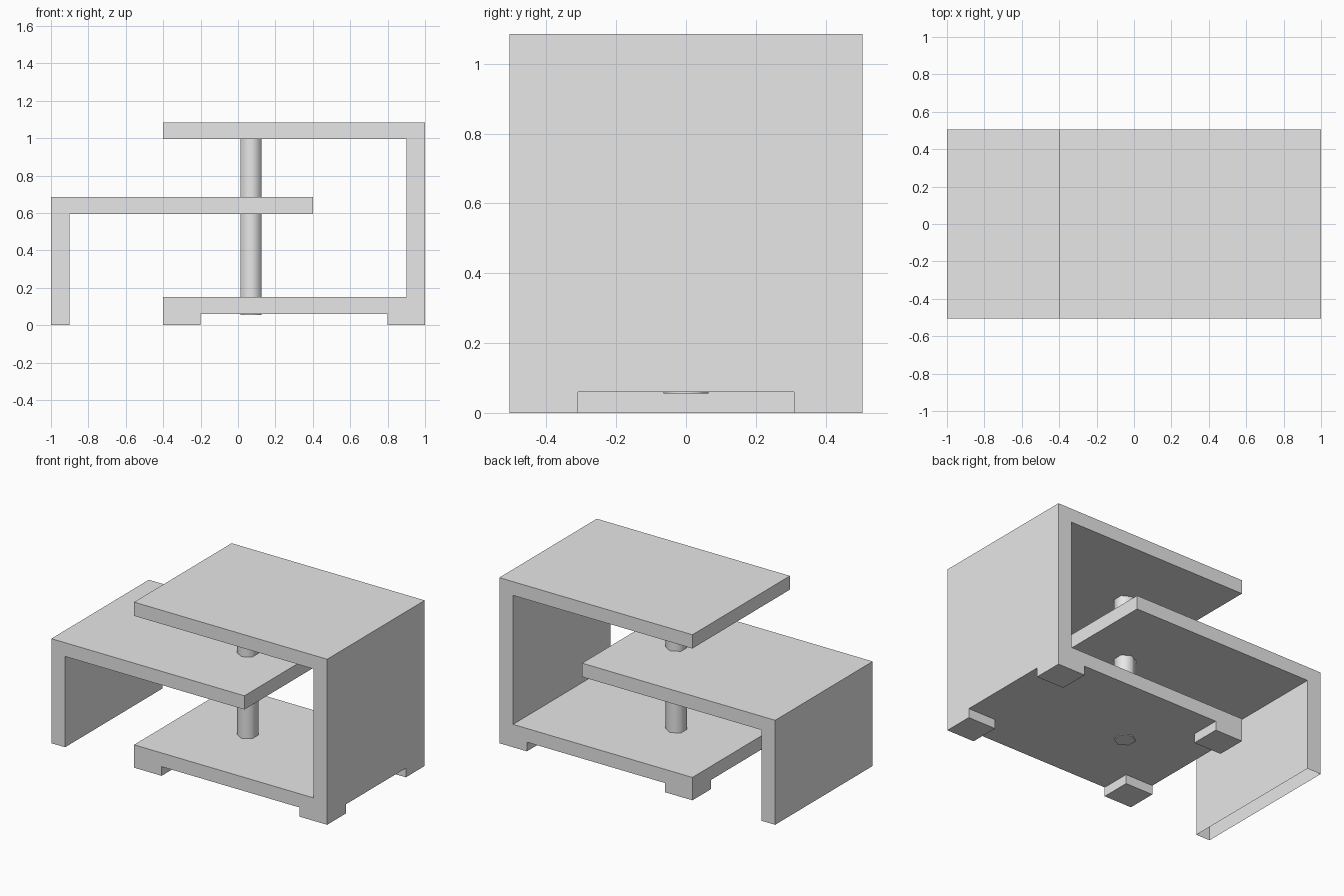
import bpy
import bmesh
from mathutils import Vector

if "Cube" in bpy.data.objects:
    bpy.data.objects.remove(bpy.data.objects["Cube"], do_unlink=True)

HALF_DEPTH = 0.505

# Single plain grey for every part
grey = bpy.data.materials.new("plain grey")
grey.use_nodes = True
grey.diffuse_color = (0.8, 0.8, 0.8, 1)
grey.node_tree.nodes["Principled BSDF"].inputs["Base Color"].default_value = (0.8, 0.8, 0.8, 1)


def extrude_profile(name, points, direction, open_below=None):
    """Extrude a closed outline of 3D points; optionally leave the lowest face open."""
    bm = bmesh.new()
    face = bm.faces.new([bm.verts.new(p) for p in points])
    new = bmesh.ops.extrude_face_region(bm, geom=[face], use_keep_orig=True)["geom"]
    bmesh.ops.translate(bm, vec=Vector(direction),
                        verts=[g for g in new if isinstance(g, bmesh.types.BMVert)])
    bmesh.ops.recalc_face_normals(bm, faces=bm.faces[:])
    if open_below is not None:
        low = [f for f in bm.faces if f.calc_center_median().z < open_below]
        bmesh.ops.delete(bm, geom=low, context='FACES_ONLY')
    mesh = bpy.data.meshes.new(name)
    bm.to_mesh(mesh)
    bm.free()
    mesh.materials.append(grey)
    obj = bpy.data.objects.new(name, mesh)
    bpy.context.collection.objects.link(obj)
    return obj


def side_profile(name, outline, **options):
    points = [(x, -HALF_DEPTH, z) for x, z in outline]
    return extrude_profile(name, points, (0, 2 * HALF_DEPTH, 0), **options)


# C-shaped main frame: base, side wall and top shelf
frame = side_profile("main_frame", [
    (-0.4, 0), (1, 0), (1, 1.085), (-0.4, 1.085),
    (-0.4, 0.995), (0.9, 0.995), (0.9, 0.15), (-0.4, 0.15)])

# Cross-shaped recess under the base leaves four corner feet
a, b, c, d = -0.2, 0.8, 0.31, 1.2
cross = [(a, -d), (b, -d), (b, -c), (d, -c), (d, c), (b, c),
         (b, d), (a, d), (a, c), (-d, c), (-d, -c), (a, -c)]
cutter = extrude_profile("foot_cutter", [(x, y, -0.1) for x, y in cross], (0, 0, 0.16))
cutter.hide_render = True
cut = frame.modifiers.new("feet", 'BOOLEAN')
cut.operation = 'DIFFERENCE'
cut.solver = 'EXACT'
cut.object = cutter
bpy.context.view_layer.objects.active = frame
bpy.ops.object.modifier_apply(modifier=cut.name)
bpy.data.objects.remove(cutter, do_unlink=True)

# Lower swinging shelf with its leg, open at the foot
side_profile("swivel_shelf", [
    (-1, 0), (-0.9, 0), (-0.9, 0.595), (0.4, 0.595), (0.4, 0.685), (-1, 0.685)],
    open_below=0.01)

# Six-sided pivot post, smooth shaded
bottom, top = 0.055, 1.0
bpy.ops.mesh.primitive_cylinder_add(vertices=6, radius=0.065, depth=top - bottom,
                                    location=(0.07, 0, (bottom + top) / 2))
post = bpy.context.object
post.name = "pivot_post"
post.data.materials.append(grey)
bpy.ops.object.shade_smooth_by_angle(angle=1.2)
